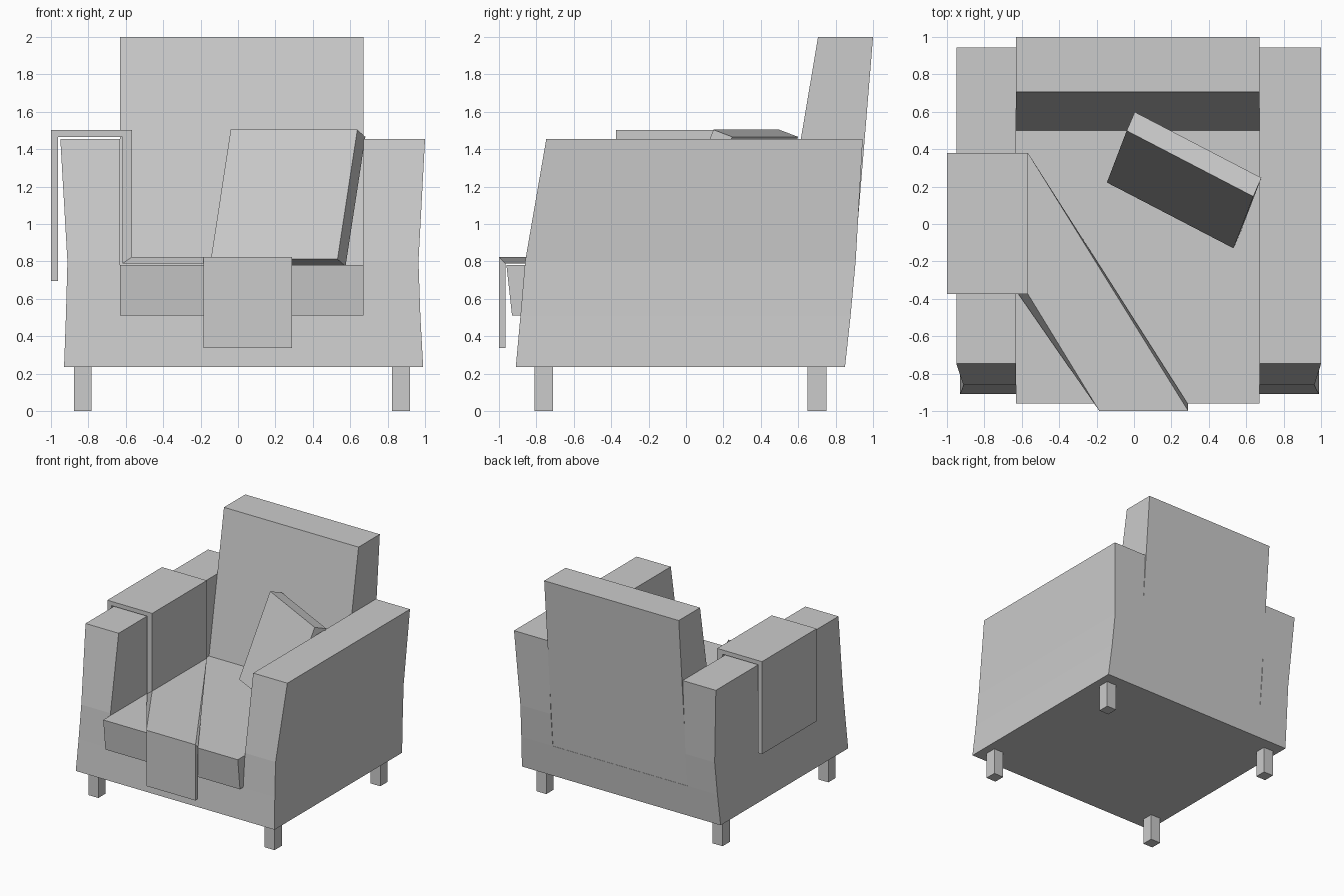
import bpy, bmesh
from mathutils import Vector

if "Cube" in bpy.data.objects:
    bpy.data.objects.remove(bpy.data.objects["Cube"])


def finish(name, bm):
    bmesh.ops.recalc_face_normals(bm, faces=bm.faces[:])
    mesh = bpy.data.meshes.new(name)
    bm.to_mesh(mesh)
    bm.free()
    obj = bpy.data.objects.new(name, mesh)
    bpy.context.collection.objects.link(obj)
    return obj


def loft(name, sections):
    """Join matching closed sections into a capped solid."""
    bm = bmesh.new()
    rings = [[bm.verts.new(p) for p in s] for s in sections]
    n = len(rings[0])
    for a, b in zip(rings, rings[1:]):
        for i in range(n):
            j = (i + 1) % n
            bm.faces.new((a[i], a[j], b[j], b[i]))
    bm.faces.new(rings[0])
    bm.faces.new(rings[-1])
    return finish(name, bm)


def prism(name, x0, x1, profile):
    """Extrude a side (y, z) profile across x."""
    return loft(name, [[(x, y, z) for y, z in profile] for x in (x0, x1)])


IN_L, IN_R = -0.63, 0.67

# Frame: base and two arms, built from stacked cells with the seat well left open
# each level: z, left x, right x, front y, back y
levels = [(0.235, -0.93, 0.99, -0.91, 0.85),
          (0.51, -0.92, 0.975, -0.885, 0.88),
          (0.80, -0.912, 0.965, -0.86, 0.907),
          (1.455, -0.95, 1.0, -0.747, 0.945)]
bm = bmesh.new()
grid = {}
for k, (z, xl, xr, yf, yb) in enumerate(levels):
    for i, x in enumerate((xl, IN_L, IN_R, xr)):
        for j, y in enumerate((yf, yb)):
            grid[i, j, k] = bm.verts.new((x, y, z))
faces = {}
for k in range(3):
    for i in range(3):
        if k > 0 and i == 1:
            continue
        c = lambda a, b, d: (i + a, b, k + d)
        for f in ([c(0, 0, 0), c(1, 0, 0), c(1, 0, 1), c(0, 0, 1)],
                  [c(0, 1, 0), c(1, 1, 0), c(1, 1, 1), c(0, 1, 1)],
                  [c(0, 0, 0), c(0, 1, 0), c(0, 1, 1), c(0, 0, 1)],
                  [c(1, 0, 0), c(1, 1, 0), c(1, 1, 1), c(1, 0, 1)],
                  [c(0, 0, 0), c(1, 0, 0), c(1, 1, 0), c(0, 1, 0)],
                  [c(0, 0, 1), c(1, 0, 1), c(1, 1, 1), c(0, 1, 1)]):
            key = frozenset(f)
            if key in faces:
                del faces[key]      # shared by two cells, so internal
            else:
                faces[key] = f
for f in faces.values():
    bm.faces.new([grid[p] for p in f])
bm.verts.index_update()
bmesh.ops.delete(bm, geom=[v for v in bm.verts if not v.link_faces], context='VERTS')
finish("frame_with_arms", bm)

# Backrest and seat cushion
prism("backrest", IN_L, IN_R, [(0.455, 0.51), (0.878, 0.51), (1.0, 2.0), (0.706, 2.0)])
prism("seat_cushion", IN_L, IN_R, [(-0.93, 0.51), (0.455, 0.51), (0.50, 0.78), (-0.96, 0.78)])

# Legs
for side, x in (("left", -0.83), ("right", 0.872)):
    for end, y in (("front", -0.76), ("back", 0.70)):
        prism("leg_%s_%s" % (end, side), x - 0.048, x + 0.048,
              [(y - 0.05, 0), (y + 0.05, 0), (y + 0.05, 0.24), (y - 0.05, 0.24)])

# Throw blanket: over the left arm, diagonally across the seat, down the front
Y0, Y1 = -0.375, 0.38


def across_arm(xo, zo, xi, zi):
    return [(xo, Y0, zo), (xo, Y1, zo), (xi, Y1, zi), (xi, Y0, zi)]


def across_front(zo, zi):
    return [(-0.185, -1.0, zo), (0.29, -1.0, zo), (0.29, -0.965, zi), (-0.185, -0.965, zi)]


loft("throw_blanket", [across_arm(-1.0, 0.695, -0.962, 0.695),
                       across_arm(-1.0, 1.503, -0.962, 1.466),
                       across_arm(-0.567, 1.503, -0.618, 1.466),
                       across_arm(-0.567, 0.824, -0.618, 0.788),
                       across_front(0.824, 0.788),
                       across_front(0.337, 0.337)])

# Loose pillow leaning in the right corner
o = Vector((-0.145, 0.222, 0.812))
u, v, w = Vector((0.677, -0.352, 0)), Vector((0.106, 0.277, 0.692)), Vector((0.043, 0.1, -0.038))
loft("pillow", [[o + s, o + s + u, o + s + u + v, o + s + v] for s in (Vector(), w)])
